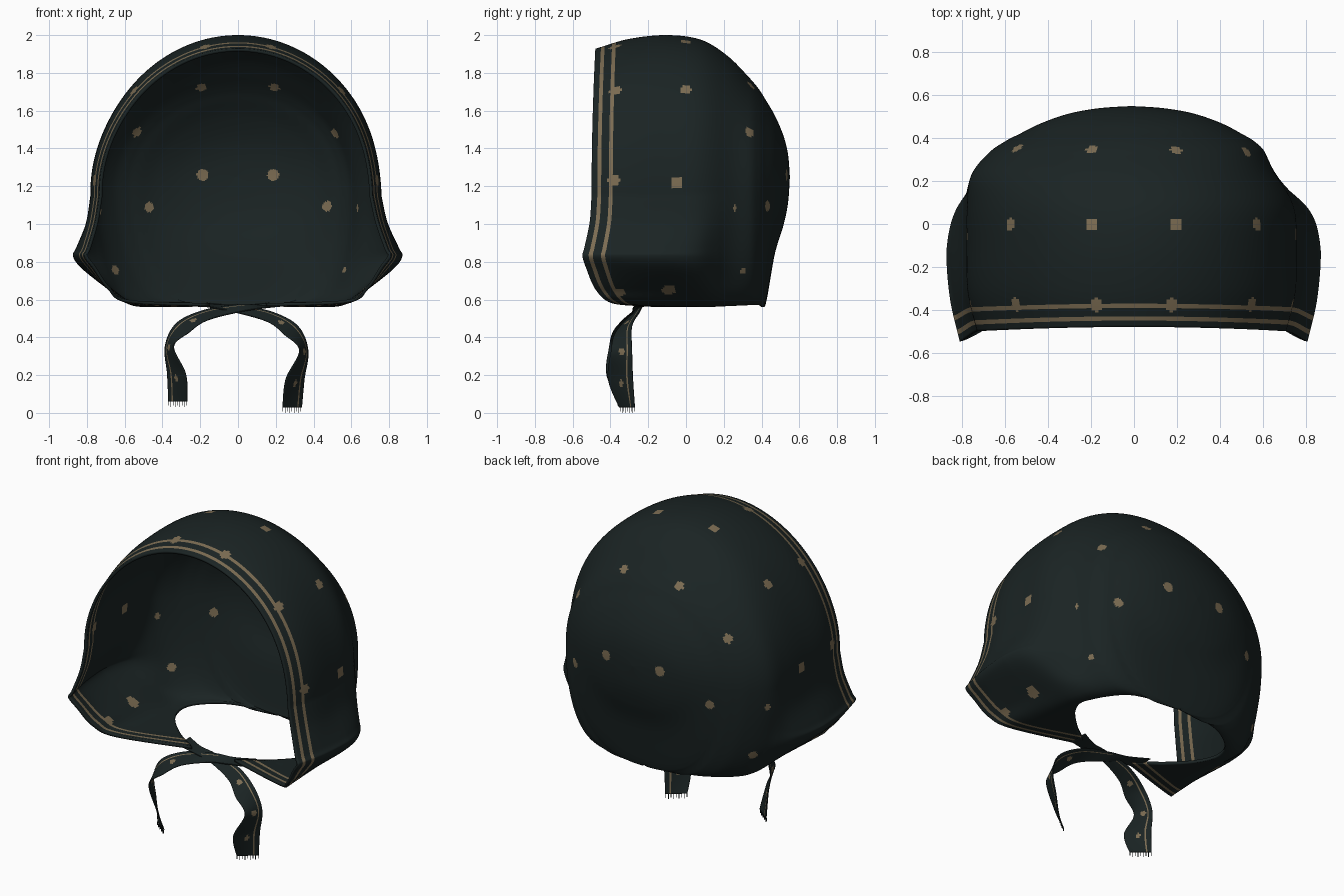
import bpy, bmesh, math
from mathutils import Vector

if "Cube" in bpy.data.objects:
    bpy.data.objects.remove(bpy.data.objects["Cube"])


def material(name, col):
    m = bpy.data.materials.new(name)
    m.diffuse_color = (*col, 1)
    m.use_nodes = True
    m.node_tree.nodes["Principled BSDF"].inputs["Base Color"].default_value = m.diffuse_color
    return m


CLOTH = material("dark_teal_cloth", (0.0105, 0.0172, 0.0172))
GOLD = material("tan_print", (0.20, 0.15, 0.085))


def spline(keys, t):
    """Catmull-Rom through tuples, t from 0 to 1."""
    n = len(keys) - 1
    f = min(max(t, 0), 1) * n
    i = min(int(f), n - 1)
    f -= i
    a, b, c, d = (keys[min(max(k, 0), n)] for k in (i - 1, i, i + 1, i + 2))
    if i == 0:
        a = [2 * q - r for q, r in zip(b, c)]
    return [0.5 * (2 * q + (r - p) * f + (2 * p - 5 * q + 4 * r - s) * f * f
                   + (3 * q - p - 3 * r + s) * f ** 3) for p, q, r, s in zip(a, b, c, d)]


def finish(bm, name, thickness):
    me = bpy.data.meshes.new(name)
    bm.to_mesh(me)
    bm.free()
    me.materials.append(CLOTH)
    me.materials.append(GOLD)
    ob = bpy.data.objects.new(name, me)
    bpy.context.collection.objects.link(ob)
    if thickness:
        mod = ob.modifiers.new("thickness", 'SOLIDIFY')
        mod.thickness = thickness
        mod.offset = -1
    bpy.context.view_layer.objects.active = ob
    ob.select_set(True)
    bpy.ops.object.shade_smooth_by_angle(angle=math.radians(50))
    ob.select_set(False)
    return ob


def paint_dot(centres, point, radius):
    """Colour the faces around the surface spot nearest to the point."""
    point = Vector(point)
    c = min((q for f, q in centres), key=lambda q: (q - point).length_squared)
    # stay on the wanted point when it already lies on the surface
    c = c.lerp(point, .5) if (c - point).length < .012 else c
    for f, q in centres:
        if (q - c).length_squared < radius * radius:
            f.material_index = 1


# Hood rows from face rim to back:
# y, top z, widest z, half width, cheek flare x, flare amount, opening half width, bottom z
ROWS = [(-.48, 1.928, 1.15, .722, .81, 1, .15, .565),
        (-.30, 1.98, 1.15, .765, .855, 1, .31, .56),
        (-.10, 2.00, 1.15, .77, .872, 1, .44, .56),
        (.08, 1.975, 1.16, .765, .855, .75, .50, .56),
        (.22, 1.89, 1.17, .73, .77, .12, .48, .565),
        (.33, 1.78, 1.18, .655, .655, 0, .37, .57),
        (.385, 1.715, 1.19, .585, .585, 0, .24, .57),
        (.42, 1.66, 1.20, .52, .52, 0, 0, .57),
        (.47, 1.575, 1.22, .42, .42, 0, 0, .84),
        (.515, 1.47, 1.24, .29, .29, 0, 0, .99),
        (.54, 1.37, 1.25, .15, .15, 0, 0, 1.11),
        (.55, 1.25, 1.25, 0, 0, 0, 0, 1.25)]
# Forward or backward sweep of the rim from the temple down to the chin
SWEEP = [(-.02,), (-.03,), (-.058,), (-.068,), (-.048,), (0,), (.08,), (.23,)]


def hood_point(u, v):
    """u runs -1..1 across the arch, v runs 0..1 from rim to back."""
    y, top, zc, w, fx, fl, xe, zb = spline(ROWS, v)
    xe, zb, w, fl = max(xe, 0), max(zb, .56), max(w, 0), min(max(fl, 0), 1)
    s = abs(u)
    fade = min(1, max(0, 1 - (y + .48) / .65))
    # slack cloth: one back corner sags in, the other bulges out
    slack = math.exp(-((y - .25) / .12) ** 2) * (-.075 if u > 0 else .03)
    if s < .5:
        a = s * math.pi
        x, z = w * math.sin(a), zc + (top - zc) * math.cos(a)
        y += -.02 * math.sin(a) ** 2 * fade
    else:
        b = 2 * s - 1
        a = b * math.pi / 2
        x = xe + (w - xe) * max(math.cos(a), 0) ** .8
        z = zc + (zb - zc) * math.sin(a)
        if fl > 0:
            cheek = [(w, zc), (w + .027, 1.01), (fx - .018, .875), (fx, .83),
                     (fx - .045, .765), (.69, .655), (max(.58, xe + .03), zb + .018),
                     (xe, zb)]
            px, pz = spline(cheek, b)
            x += (px - x) * fl
            z += (pz - z) * fl
        y += spline(SWEEP, b)[0] * fade
    # slight lean of the crown to one side
    lean = -.012 * math.exp(-((z - 1.25) / .3) ** 2)
    return Vector((math.copysign(x, u) * (1 + slack) + lean, y, z))


# Hood shell
NU, STEP = 280, 18
NV = STEP * (len(ROWS) - 1)
bm = bmesh.new()
grid = [[bm.verts.new(hood_point(2 * i / NU - 1, j / NV)) for i in range(NU + 1)]
        for j in range(NV + 1)]
for j in range(NV):
    for i in range(NU):
        f = bm.faces.new((grid[j][i], grid[j][i + 1], grid[j + 1][i + 1], grid[j + 1][i]))
        # two stripes following the rim
        f.material_index = 1 if j in (3, 4, 9, 10) else 0
bm.normal_update()
if grid[STEP][NU // 2].normal.z < 0:
    bmesh.ops.reverse_faces(bm, faces=bm.faces[:])
bmesh.ops.remove_doubles(bm, verts=bm.verts[:], dist=1e-4)
bmesh.ops.dissolve_degenerate(bm, edges=bm.edges[:], dist=1e-5)

# Printed dots (x, y, z, radius), including the row of dots behind the rim stripes
PAIRED = [(.2, 0, 1.95, .029), (.58, 0, 1.71, .029), (.76, -.05, 1.22, .031),
          (.69, -.09, .65, .038), (.2, .355, 1.74, .028), (.53, .34, 1.49, .028),
          (.19, .54, 1.26, .032), (.47, .42, 1.09, .028),
          (.18, -.37, 1.93, .032), (.53, -.37, 1.69, .032), (.75, -.385, 1.235, .032),
          (.67, -.35, .64, .028)]
SINGLE = [(.67, .27, 1.08, .014), (-.72, .23, 1.07, .017),
          (.57, .3, .75, .018), (-.64, .25, .765, .026)]
centres = [(f, f.calc_center_median()) for f in bm.faces]
for x, y, z, r in PAIRED + [(-d[0], *d[1:]) for d in PAIRED] + SINGLE:
    paint_dot(centres, (x, y, z), r)
finish(bm, "hood", .016)

# Tie strap: centre x, y, z and half width vector
STRAP = [(-.24, -.20, .57, 0, .06, 0), (-.12, -.235, .56, 0, .035, .008),
         (0, -.25, .547, 0, .025, .02), (.17, -.285, .505, .01, .04, .026),
         (.28, -.33, .435, .035, .045, .022), (.345, -.34, .33, .022, .055, 0),
         (.30, -.345, .18, .048, .065, 0), (.285, -.31, .03, .05, .04, 0)]


def strap(name, side, lift, back, spread):
    bm = bmesh.new()
    n, m = 84, 16

    def at(t):
        x, y, z, hx, hy, hz = spline(STRAP, t)
        return (Vector((side * (x + spread * max(t - .3, 0) / .7), y + back, z + lift * t)),
                Vector((side * hx, hy, hz)))

    rows = []
    for j in range(n + 1):
        c, h = at(j / n)
        rows.append([bm.verts.new(c + h * (2 * i / m - 1)) for i in range(m + 1)])
    for j in range(n):
        for i in range(m):
            f = bm.faces.new((rows[j][i], rows[j][i + 1], rows[j + 1][i + 1], rows[j + 1][i]))
            f.material_index = 1 if i == 12 and j > 20 else 0
    # small printed dots along the strap
    centres = [(f, f.calc_center_median()) for f in bm.faces]
    for t in (.5, .72, .88):
        paint_dot(centres, at(t)[0], .017)
    finish(bm, name, .006)

    # frayed threads at the strap end
    bm = bmesh.new()
    c, h = at(1)
    for i in range(9):
        p = c + h * ((i - 4) / 4.2)
        length = .03 if i % 2 else .022
        for vert in bmesh.ops.create_cube(bm, size=1)["verts"]:
            co = vert.co
            vert.co = Vector((co.x * .003, co.y * .003, (co.z - .5) * length)) + p
    finish(bm, name + "_fringe", 0)


strap("right_strap", 1, 0, 0, 0)
strap("left_strap", -1, .03, -.012, .035)
